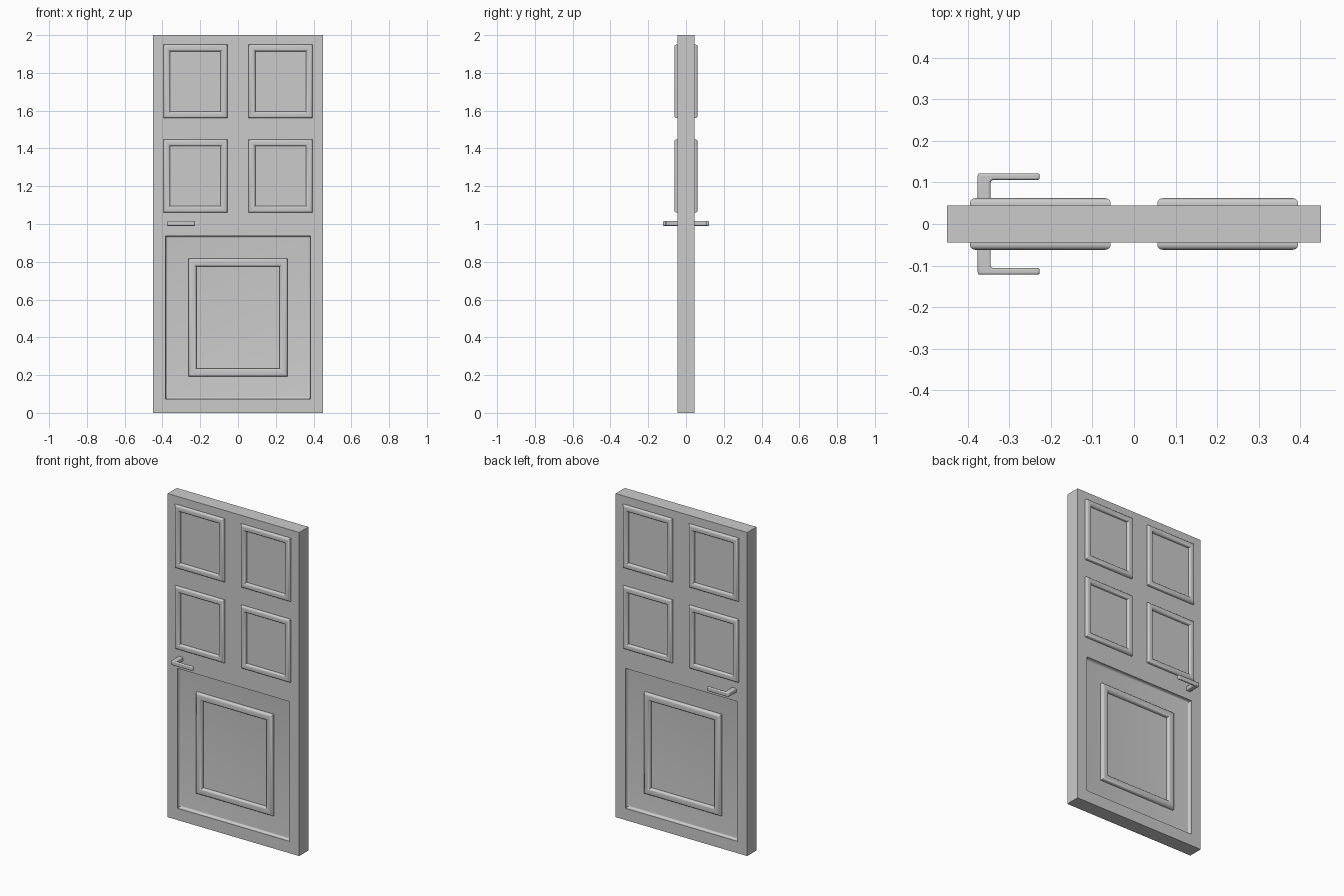
import bpy, bmesh, math

if "Cube" in bpy.data.objects:
    bpy.data.objects.remove(bpy.data.objects["Cube"])

T = 0.045        # half thickness of the door
DEPTH = 0.022    # depth of the lower recess


def loft(name, rings, cap=False, angle=35):
    """Bridge rectangular rings (x0, x1, z0, z1, y) one after another."""
    bm = bmesh.new()
    loops = [[bm.verts.new((x, y, z)) for x, z in
              ((x0, z0), (x1, z0), (x1, z1), (x0, z1))]
             for x0, x1, z0, z1, y in rings]
    for a, b in zip(loops, loops[1:]):
        for i in range(4):
            j = (i + 1) % 4
            bm.faces.new((a[i], a[j], b[j], b[i]))
    if cap:
        bm.faces.new(loops[0])
        bm.faces.new(loops[-1])
        bmesh.ops.recalc_face_normals(bm, faces=bm.faces)
    return finish(name, bm, angle)


def finish(name, bm, angle=35):
    me = bpy.data.meshes.new(name)
    bm.to_mesh(me)
    bm.free()
    ob = bpy.data.objects.new(name, me)
    bpy.context.collection.objects.link(ob)
    bpy.context.view_layer.objects.active = ob
    ob.select_set(True)
    bpy.ops.object.shade_smooth_by_angle(angle=math.radians(angle))
    ob.select_set(False)
    return ob


def mirror(ob, x=False):
    m = ob.modifiers.new("mirror", 'MIRROR')
    m.use_axis = (x, True, False)
    m.use_mirror_merge = False


def inset(r, d, y):
    return (r[0] + d, r[1] - d, r[2] + d, r[3] - d, y)


def moulding(name, rect, base, width, height, radius, x=False):
    """Raised picture-frame strip with rounded edges, on both door faces."""
    prof = [(0, -0.002)]
    for k in range(7):
        a = math.radians(15 * k)
        prof.append((radius * (1 - math.cos(a)), height - radius * (1 - math.sin(a))))
    prof += [(width - d, h) for d, h in reversed(prof)]
    mirror(loft(name, [inset(rect, d, -(base + h)) for d, h in prof]), x)


# Door slab with a coved recess on the lower half of both faces
recess = (-0.383, 0.383, 0.073, 0.937)
cove = [(0, 0), (0, 0.010)]
for k in range(1, 6):
    a = math.radians(18 * k)
    cove.append((0.012 * (1 - math.cos(a)), 0.010 + 0.012 * math.sin(a)))
outer = (-0.45, 0.45, 0, 2)
front = [inset(recess, d, -T + h) for d, h in reversed(cove)] + [inset(outer, 0, -T)]
back = [r[:4] + (-r[4],) for r in reversed(front)]
loft("door_slab", front + back, cap=True)

# Four upper panel frames and the frame inside the recess
moulding("top_panel_frame", (-0.395, -0.056, 1.56, 1.95), T, 0.036, 0.017, 0.013, True)
moulding("middle_panel_frame", (-0.395, -0.056, 1.06, 1.448), T, 0.036, 0.017, 0.013, True)
moulding("lower_panel_frame", (-0.263, 0.263, 0.192, 0.818), T - DEPTH, 0.044, 0.020, 0.015)

# L-shaped lever handles, front and back
outline = [(-0.376, 0.040), (-0.345, 0.040), (-0.345, 0.101), (-0.343, 0.104),
           (-0.339, 0.106), (-0.227, 0.106), (-0.227, 0.122), (-0.376, 0.122)]
bm = bmesh.new()
face = bm.faces.new([bm.verts.new((x, -y, 0.99)) for x, y in outline])
ext = bmesh.ops.extrude_face_region(bm, geom=[face])
bmesh.ops.translate(bm, vec=(0, 0, 0.026),
                    verts=[v for v in ext["geom"] if isinstance(v, bmesh.types.BMVert)])
bmesh.ops.recalc_face_normals(bm, faces=bm.faces)
handle = finish("lever_handle", bm, 40)
bev = handle.modifiers.new("bevel", 'BEVEL')
bev.width = 0.005
bev.segments = 3
bev.limit_method = 'ANGLE'
bev.angle_limit = math.radians(60)
mirror(handle)
